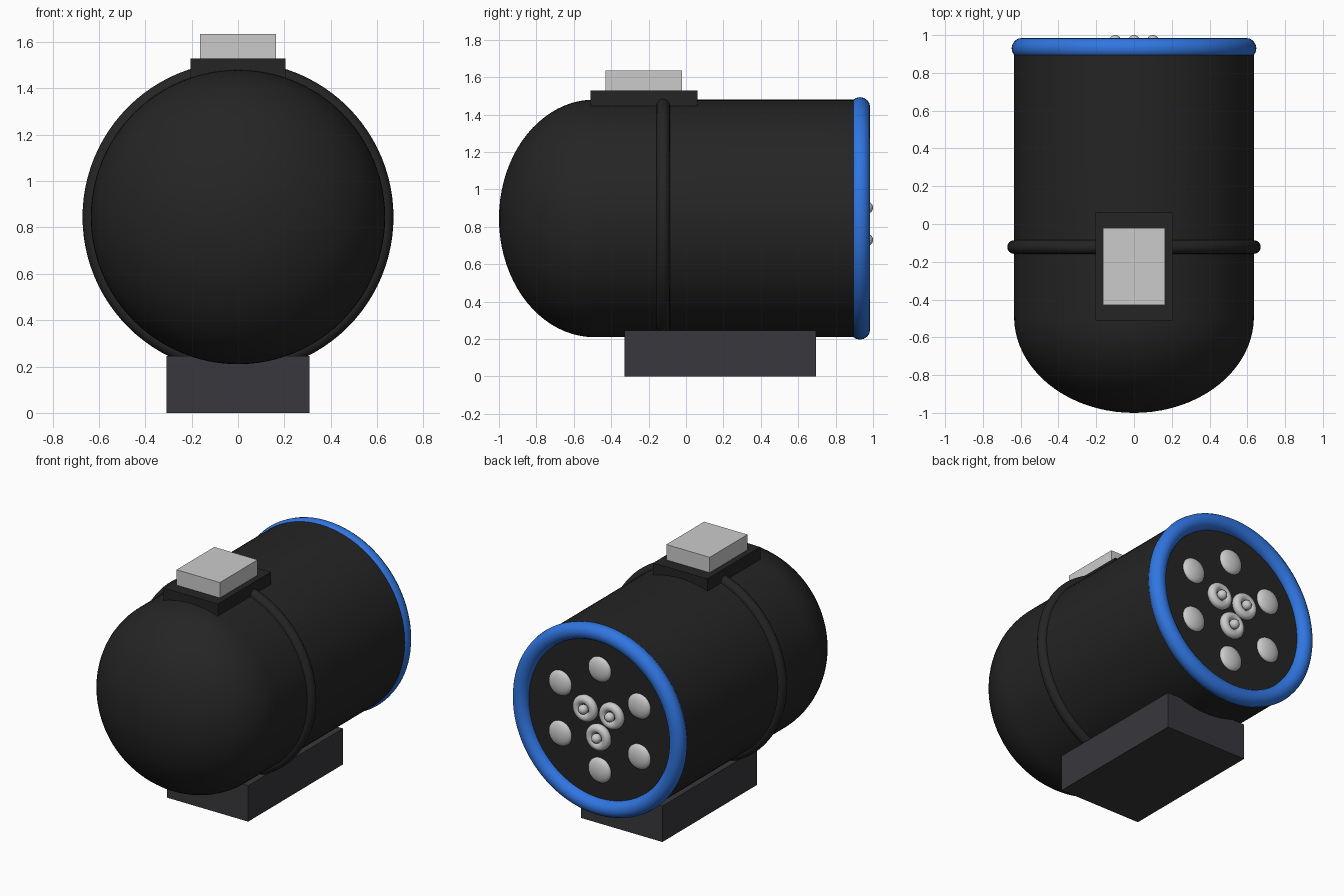
import bpy, bmesh
from math import sin, cos, pi, radians

if "Cube" in bpy.data.objects:
    bpy.data.objects.remove(bpy.data.objects["Cube"])

CZ = 0.845  # height of the tank axis
R = 0.635   # tank radius


def material(name, rgb):
    m = bpy.data.materials.new(name)
    m.diffuse_color = (*rgb, 1)
    m.use_nodes = True
    m.node_tree.nodes["Principled BSDF"].inputs["Base Color"].default_value = m.diffuse_color
    return m


black = material("black_shell", (0.018, 0.018, 0.018))
charcoal = material("charcoal_base", (0.04, 0.038, 0.045))
blue = material("blue_rim", (0.03, 0.18, 0.75))


def finish(name, mat=None, smooth=True):
    ob = bpy.context.object
    ob.name = name
    if mat:
        ob.data.materials.append(mat)
    if smooth:
        bpy.ops.object.shade_smooth_by_angle(angle=radians(35))
    return ob


def box(name, x, y0, y1, z0, z1, mat=None):
    bpy.ops.mesh.primitive_cube_add(size=1, location=(0, (y0 + y1) / 2, (z0 + z1) / 2))
    bpy.context.object.scale = (2 * x, y1 - y0, z1 - z0)
    bpy.ops.object.transform_apply(location=False, rotation=False)
    return finish(name, mat, smooth=False)


def ring(name, loc, major, minor, mat=None, seg=64):
    bpy.ops.mesh.primitive_torus_add(location=loc, rotation=(pi / 2, 0, 0),
                                     major_radius=major, minor_radius=minor,
                                     major_segments=seg, minor_segments=16)
    return finish(name, mat)


def ball(name, loc, r, depth):
    bpy.ops.mesh.primitive_uv_sphere_add(segments=32, ring_count=16, radius=1,
                                         location=loc, rotation=(pi / 2, 0, 0))
    bpy.context.object.scale = (r, r, depth)
    return finish(name)


# Tank: domed front and straight wall, spun around the y axis
profile = [(R * sin(i * pi / 40), -0.49 - 0.51 * cos(i * pi / 40)) for i in range(21)]
profile += [(R, 0.93), (0, 0.93)]
bm = bmesh.new()
verts = [bm.verts.new((r, y, 0)) for r, y in profile]
edges = [bm.edges.new(pair) for pair in zip(verts, verts[1:])]
bmesh.ops.spin(bm, geom=verts + edges, cent=(0, 0, 0), axis=(0, 1, 0),
               angle=2 * pi, steps=96, use_duplicate=False)
bmesh.ops.remove_doubles(bm, verts=bm.verts, dist=1e-4)
bmesh.ops.recalc_face_normals(bm, faces=bm.faces)
mesh = bpy.data.meshes.new("tank_body")
bm.to_mesh(mesh)
bm.free()
tank = bpy.data.objects.new("tank_body", mesh)
tank.location.z = CZ
bpy.context.collection.objects.link(tank)
bpy.context.view_layer.objects.active = tank
tank.select_set(True)
finish("tank_body", black)

# Band around the middle and blue rear rim
ring("middle_band", (0, -0.122, CZ), R, 0.036, black, 96)
ring("rear_rim", (0, 0.93, CZ), 0.593, 0.055, blue, 96)

# Base, top pad and top block
box("base", 0.308, -0.33, 0.695, 0, 0.246, charcoal)
box("top_pad", 0.205, -0.51, 0.062, 1.43, 1.53, black)
box("top_block", 0.164, -0.43, -0.022, 1.53, 1.635)

# Six flattened buttons on the rear face
for i in range(6):
    a = pi / 2 + i * pi / 3
    ball(f"rear_button_{i + 1}", (0.345 * cos(a), 0.93, CZ + 0.345 * sin(a)), 0.085, 0.035)

# Three central ports: a ring with a ball in the middle
for i in range(3):
    a = -pi / 2 + i * 2 * pi / 3
    x, z = 0.115 * cos(a), CZ + 0.115 * sin(a)
    ring(f"port_ring_{i + 1}", (x, 0.945, z), 0.06, 0.03, seg=32)
    ball(f"port_ball_{i + 1}", (x, 0.968, z), 0.032, 0.032)
